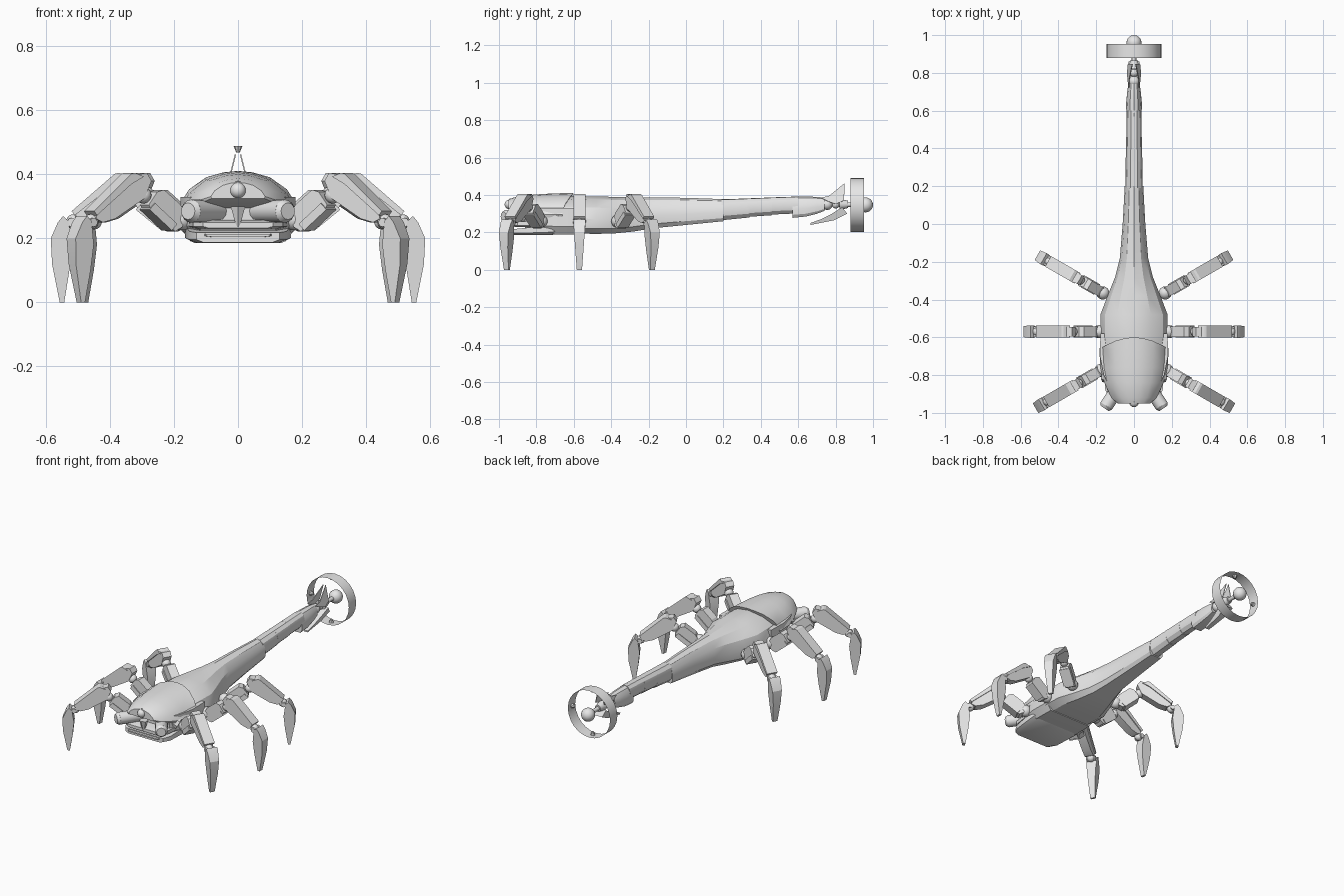
import bpy, bmesh, math
from mathutils import Matrix, Vector

if "Cube" in bpy.data.objects:
    bpy.data.objects.remove(bpy.data.objects["Cube"])

grey = bpy.data.materials.new("plain_grey")
grey.diffuse_color = (0.8, 0.8, 0.8, 1)
grey.use_nodes = True
grey.node_tree.nodes["Principled BSDF"].inputs["Base Color"].default_value = grey.diffuse_color


def finish(name, bm, matrix=None, angle=30, closed=True):
    if matrix:
        bm.transform(matrix)
    if closed:
        bmesh.ops.recalc_face_normals(bm, faces=bm.faces)
    me = bpy.data.meshes.new(name)
    bm.to_mesh(me)
    bm.free()
    me.materials.append(grey)
    ob = bpy.data.objects.new(name, me)
    bpy.context.collection.objects.link(ob)
    bpy.ops.object.select_all(action='DESELECT')
    ob.select_set(True)
    bpy.context.view_layer.objects.active = ob
    bpy.ops.object.shade_smooth_by_angle(angle=math.radians(angle))
    return ob


def loft(name, sections, profile, angle=30):
    """Sections are (y, half width, bottom, top); profile is the right half, bottom to top."""
    full = profile + [(-x, z) for x, z in reversed(profile) if x > 0]
    bm = bmesh.new()
    rings = [[bm.verts.new((x * w, y, lo + z * (hi - lo))) for x, z in full]
             for y, w, lo, hi in sections]
    n = len(full)
    for a, b in zip(rings, rings[1:]):
        for i in range(n):
            bm.faces.new((a[i], a[(i + 1) % n], b[(i + 1) % n], b[i]))
    bm.faces.new(rings[0])
    bm.faces.new(rings[-1])
    return finish(name, bm, angle=angle)


def prism(name, pts, half, matrix=None):
    """Polygon in local x,z, thickened along y by a number or a function of z."""
    h = half if callable(half) else (lambda z: half)
    bm = bmesh.new()
    a = [bm.verts.new((x, -h(z), z)) for x, z in pts]
    b = [bm.verts.new((x, h(z), z)) for x, z in pts]
    n = len(pts)
    bm.faces.new(a)
    bm.faces.new(b)
    for i in range(n):
        bm.faces.new((a[i], a[(i + 1) % n], b[(i + 1) % n], b[i]))
    return finish(name, bm, matrix, 20)


def ball(name, loc, r, matrix=None):
    bm = bmesh.new()
    bmesh.ops.create_uvsphere(bm, u_segments=16, v_segments=10, radius=r,
                              matrix=Matrix.Translation(loc))
    return finish(name, bm, matrix, 40)


def rod(name, p, q, r1, r2, matrix=None, segments=16, caps=True):
    p, q = Vector(p), Vector(q)
    d = q - p
    m = Matrix.Translation((p + q) / 2) @ d.to_track_quat('Z', 'Y').to_matrix().to_4x4()
    bm = bmesh.new()
    bmesh.ops.create_cone(bm, cap_ends=caps, segments=segments, radius1=r1, radius2=r2,
                          depth=d.length, matrix=m)
    return finish(name, bm, matrix, 40, caps)


# Abdomen tapering into the tail
body = [(0.72, 0), (0.97, 0.14), (1, 0.4), (0.86, 0.7), (0.5, 0.92), (0, 1)]
loft("abdomen", [(-0.68, .165, .2, .385), (-0.6, .178, .195, .395), (-0.48, .178, .192, .392),
                 (-0.38, .14, .195, .39), (-0.28, .1, .205, .388), (-0.18, .075, .222, .387),
                 (0, .06, .24, .385), (.2, .049, .26, .378)], body, 25)
tube = [(0.4, 0), (0.85, 0.2), (1, 0.5), (0.8, 0.82), (0.4, 0.98), (0, 1)]
tail = [(.19, .34, .046, .265, .28), (.33, .46, .044, .283, .292), (.45, .6, .041, .295, .302)]
for i, (y0, y1, w, lo0, lo1) in enumerate(tail):
    loft(f"tail_segment_{i + 1}", [(y0, w, lo0, .377 + .005 * i), (y1, w - .002, lo1, .382 + .005 * i)],
         tube)
loft("tail_collar", [(.57, .04, .278, .392), (.64, .042, .285, .392), (.7, .036, .3, .39),
                     (.74, .03, .315, .385)], body)

# Head: domed shell over a flat lower hull and jaw
dome = [(0.97, 0), (1, 0.12), (0.86, 0.48), (0.56, 0.82), (0.25, 0.96), (0, 1)]
shell = loft("head_shell", [(-.95, .085, .325, .375), (-.92, .12, .31, .387), (-.84, .157, .29, .4),
                            (-.76, .178, .28, .406), (-.66, .184, .28, .41), (-.6, .178, .3, .411)],
             dome, 25)
for v in shell.data.vertices:  # arched rear rim
    if v.co.y > -.61:
        v.co.y -= 1.9 * v.co.x ** 2
hull = [(0.82, 0), (1, 0.3), (1, 1), (0, 1)]
loft("head_hull", [(-.86, .13, .21, .33), (-.8, .16, .2, .33), (-.7, .18, .19, .33),
                   (-.58, .178, .19, .33)], hull)
loft("jaw", [(-.92, .13, .187, .218), (-.88, .152, .185, .222), (-.72, .165, .185, .24),
             (-.68, .155, .195, .24)], hull)
loft("upper_lip", [(-.93, .11, .232, .25), (-.9, .14, .228, .258), (-.8, .155, .228, .26)], hull)
loft("lip_bar", [(-.935, .1, .205, .213), (-.88, .12, .205, .213)], hull)
ball("nose_lens", (0, -.945, .35), .025)
rod("nose_mount", (0, -.88, .352), (0, -.945, .352), .034, .028, segments=8)
rod("face_wedge", (0, -.925, .235), (0, -.925, .3), .006, .026, segments=6)

# Eye tubes
for s, side in ((1, "right"), (-1, "left")):
    rod("eye_tube_" + side, (s * .043, -.806, .285), (s * .147, -.963, .285), .036, .036)
    rod("eye_rim_" + side, (s * .147, -.963, .285), (s * .156, -.976, .285), .036, .026)
    rod("cheek_" + side, (s * .09, -.83, .31), (s * .15, -.8, .27), .03, .04, segments=8)

# Six legs sharing one shape, angled outward
hips = {"front": (.175, -.775, -30), "middle": (.185, -.57, 0), "rear": (.165, -.365, 30)}
for pos, (hx, hy, yaw) in hips.items():
    for s, side in ((1, "right"), (-1, "left")):
        m = (Matrix.Diagonal((s, 1, 1, 1)) @ Matrix.Translation((hx, hy, 0))
             @ Matrix.Rotation(math.radians(yaw), 4, 'Z'))
        tag = f"_{pos}_{side}"
        ball("hip" + tag, (0, 0, .26), .035, m)
        prism("coxa" + tag, [(.0, .27), (.02, .305), (.08, .352), (.105, .345), (.135, .305),
                             (.125, .285), (.04, .222), (.015, .235)], .027, m)
        prism("coxa_plate" + tag, [(.035, .245), (.055, .225), (.135, .29), (.115, .31)], .032, m)
        ball("upper_joint" + tag, (.14, .0, .335), .026, m)
        prism("femur" + tag, [(.125, .38), (.142, .405), (.17, .4), (.315, .295), (.325, .262),
                              (.3, .25), (.255, .262), (.15, .325)], .026, m)
        prism("femur_plate" + tag, [(.155, .393), (.188, .405), (.2, .402), (.335, .285),
                                    (.325, .272), (.2, .37)], .032, m)
        ball("knee" + tag, (.328, 0, .252), .024, m)
        rod("knee_pin" + tag, (.335, -.028, .25), (.335, .028, .25), .014, .014, m, 10)
        prism("tibia" + tag, [(.345, .255), (.362, .27), (.378, .25), (.4, .2), (.396, .12),
                              (.372, 0), (.358, 0), (.342, .1), (.334, .18)],
              lambda z: .014 + .073 * z, m)

# Tail tip: joint, forked fins, hub and open ring
ball("tail_joint", (0, .755, .35), .03)
ball("tail_joint_small", (0, .8, .35), .022)
rod("tail_axle", (0, .72, .35), (0, .95, .348), .012, .012)
rod("tail_nozzle", (0, .82, .35), (0, .865, .35), .03, .02)
upper = [(.72, .385), (.765, .395), (.848, .465), (.845, .37), (.8, .35), (.76, .365)]
lower = [(.665, .24), (.79, .265), (.862, .3), (.835, .335), (.78, .3), (.72, .27), (.665, .25)]
turn = Matrix.Rotation(math.radians(90), 4, 'Z')  # local x becomes y
for s, side in ((1, "right"), (-1, "left")):
    lean = Matrix.Translation((s * .026, 0, .39)) @ Matrix.Rotation(s * math.radians(-14), 4, 'Y')
    prism("upper_fin_" + side, upper, .002, lean @ Matrix.Translation((0, 0, -.39)) @ turn)
prism("lower_fin", lower, lambda z: .012 + .25 * (z - .24), turn)
ball("hub", (0, .96, .347), .04)
rod("tail_ring", (0, .88, .347), (0, .952, .347), .145, .145, segments=24, caps=False)
for i in range(4):
    a = i * math.pi / 2
    d = Vector((math.sin(a), 0, math.cos(a)))
    c = Vector((0, .915, .347))
    rod(f"ring_stud_{i + 1}", c + d * .142, c + d * .122, .014, .006, segments=8)
